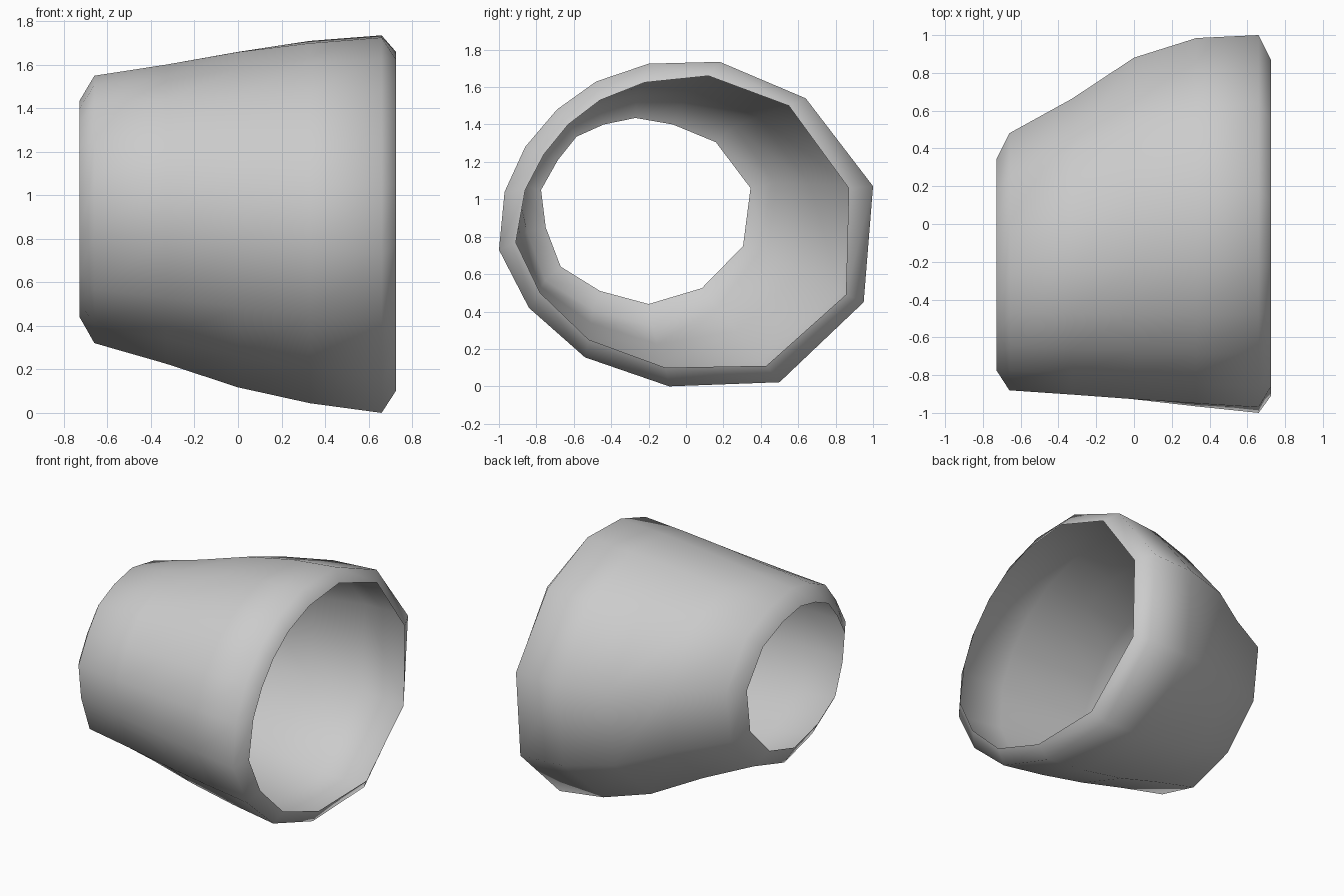
import bpy, bmesh

if "Cube" in bpy.data.objects:
    bpy.data.objects.remove(bpy.data.objects["Cube"])

# Cross-sections as (y, z) outlines: wide shoulder, wide rim, narrow rim
WIDE = [(.18, 1.735), (.64, 1.54), (1, 1.07), (.95, .45), (.50, .022), (-.09, 0), (-.54, .155),
        (-.84, .42), (-1, .73), (-.97, 1.04), (-.86, 1.28), (-.69, 1.48), (-.48, 1.63), (-.20, 1.725)]
WIDE_RIM = [(.12, 1.66), (.55, 1.50), (.87, 1.06), (.855, .49), (.43, .11), (-.11, .10), (-.52, .25),
            (-.78, .50), (-.91, .77), (-.86, 1.05), (-.76, 1.24), (-.63, 1.40), (-.46, 1.53), (-.22, 1.625)]
NARROW_RIM = [(-.07, 1.40), (.16, 1.305), (.345, 1.06), (.305, .75), (.085, .525), (-.20, .44), (-.46, .51),
              (-.67, .64), (-.75, .85), (-.775, 1.05), (-.685, 1.21), (-.585, 1.335), (-.44, 1.40), (-.27, 1.435)]
# Narrow shoulder is the narrow rim pushed outwards
NARROW = [(-.20 + (y + .215) * 1.215, .935 + (z - .9375) * 1.235) for y, z in NARROW_RIM]


def blend(t_left, t_right):
    """Outline between the shoulders, flaring faster towards +y."""
    ring = []
    for (y0, z0), (y1, z1) in zip(NARROW, WIDE):
        t = t_left + (t_right - t_left) * (y1 + 1) / 2
        ring.append((y0 + (y1 - y0) * t, z0 + (z1 - z0) * t))
    return ring


rings = [(-.728, NARROW_RIM), (-.66, NARROW), (-.33, blend(.25, .35)), (0, blend(.52, .77)),
         (.33, blend(.77, .97)), (.66, WIDE), (.725, WIDE_RIM)]

# Open flared sleeve lofted through the rings
bm = bmesh.new()
loops = [[bm.verts.new((x, y, z)) for y, z in ring] for x, ring in rings]
for a, b in zip(loops, loops[1:]):
    for i in range(len(a)):
        j = (i + 1) % len(a)
        bm.faces.new((a[i], b[i], b[j], a[j])).smooth = True
# Outward normals
bm.normal_update()
if sum(f.normal.dot(f.calc_center_median() - f.calc_center_median().project((1, 0, 0)))
       - f.normal.z * .9 for f in bm.faces) < 0:
    bmesh.ops.reverse_faces(bm, faces=bm.faces[:])

mesh = bpy.data.meshes.new("sleeve")
bm.to_mesh(mesh)
bm.free()
grey = bpy.data.materials.new("light grey")
grey.diffuse_color = (.6, .6, .6, 1)
grey.use_nodes = True
grey.node_tree.nodes["Principled BSDF"].inputs["Base Color"].default_value = grey.diffuse_color
mesh.materials.append(grey)
bpy.context.collection.objects.link(bpy.data.objects.new("sleeve", mesh))
